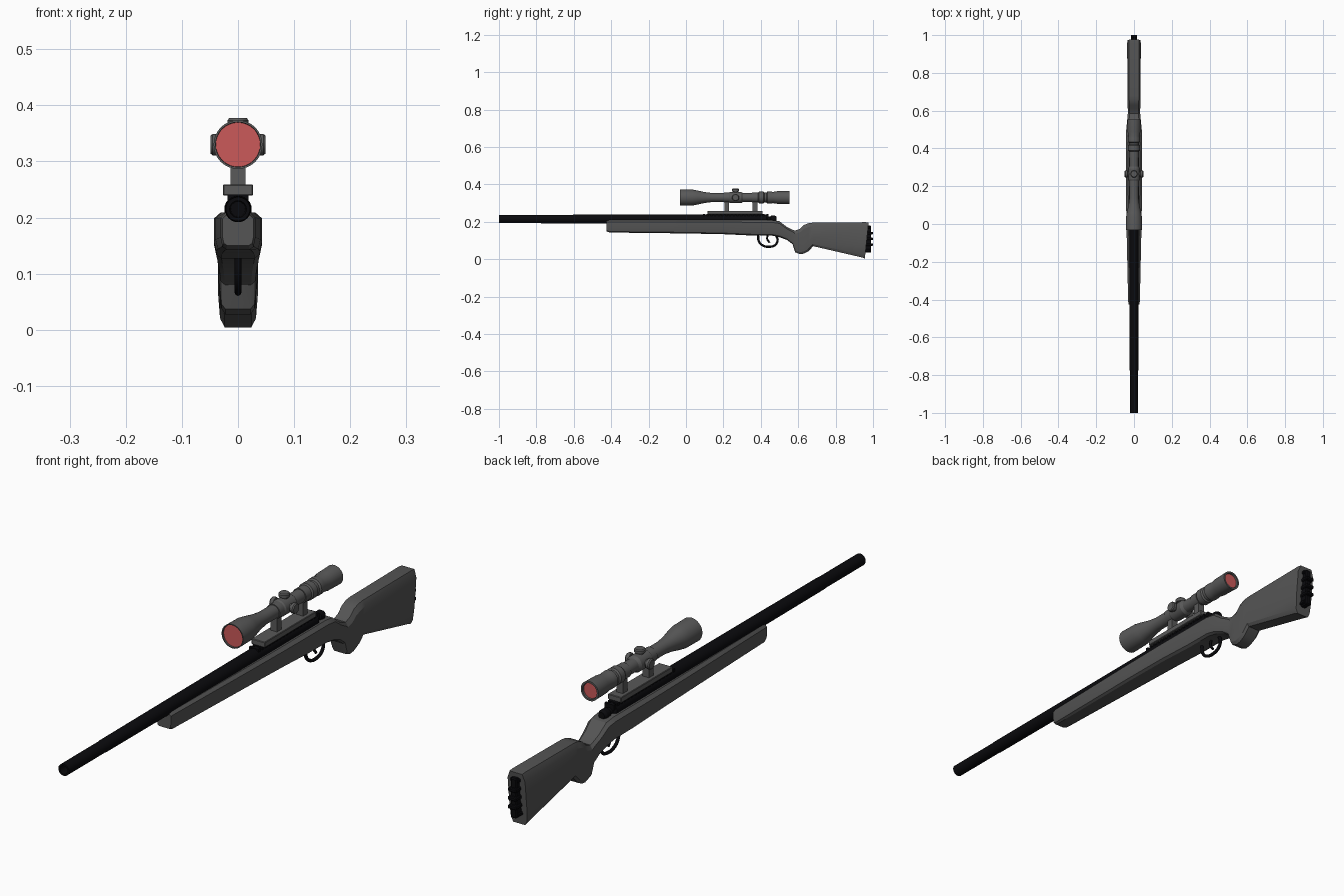
import bpy, bmesh, math
from mathutils import Vector, Matrix

cube = bpy.data.objects.get("Cube")
if cube:
    bpy.data.objects.remove(cube, do_unlink=True)


def material(name, color):
    m = bpy.data.materials.new(name)
    m.use_nodes = True
    m.diffuse_color = (*color, 1)
    m.node_tree.nodes["Principled BSDF"].inputs["Base Color"].default_value = (*color, 1)
    return m


GREY = material("stock grey", (0.09, 0.09, 0.09))
SCOPE = material("scope grey", (0.1, 0.1, 0.1))
BLACK = material("gun black", (0.003, 0.003, 0.004))
RED = material("lens red", (0.6, 0.1, 0.1))


def finish(name, bm, mat, angle=30):
    bmesh.ops.recalc_face_normals(bm, faces=bm.faces)
    me = bpy.data.meshes.new(name)
    bm.to_mesh(me)
    bm.free()
    me.materials.append(mat)
    ob = bpy.data.objects.new(name, me)
    bpy.context.collection.objects.link(ob)
    bpy.ops.object.select_all(action='DESELECT')
    ob.select_set(True)
    bpy.context.view_layer.objects.active = ob
    bpy.ops.object.shade_smooth_by_angle(angle=math.radians(angle))
    return ob


def skin(bm, rings):
    """Join rings of points into a closed tube with end caps."""
    loops = [[bm.verts.new(p) for p in r] for r in rings]
    n = len(loops[0])
    for a, b in zip(loops, loops[1:]):
        for i in range(n):
            bm.faces.new((a[i], a[(i + 1) % n], b[(i + 1) % n], b[i]))
    bm.faces.new(loops[0])
    bm.faces.new(loops[-1])


def lathe(name, profile, mat, centre=(0, 0, 0), axis=(0, 1, 0), sides=32):
    """Turn (distance, radius) pairs around an axis."""
    rot = Vector((0, 0, 1)).rotation_difference(Vector(axis)).to_matrix()
    angles = [2 * math.pi * i / sides for i in range(sides)]
    bm = bmesh.new()
    skin(bm, [[Vector(centre) + rot @ Vector((r * math.cos(a), r * math.sin(a), d))
               for a in angles] for d, r in profile])
    return finish(name, bm, mat)


def box(name, lo, hi, mat, bevel=0.0):
    lo, hi = Vector(lo), Vector(hi)
    bm = bmesh.new()
    bmesh.ops.create_cube(bm, size=1, matrix=Matrix.Translation((lo + hi) / 2)
                          @ Matrix.Diagonal((*(hi - lo), 1)))
    if bevel:
        bmesh.ops.bevel(bm, geom=bm.edges[:], offset=bevel, segments=1, affect='EDGES')
    return finish(name, bm, mat)


def rod(name, points, radius):
    """Round bar along a smooth path in the x = 0 plane."""
    cu = bpy.data.curves.new(name, 'CURVE')
    cu.dimensions = '3D'
    cu.bevel_depth = radius
    cu.bevel_resolution = 2
    cu.resolution_u = 5
    cu.use_fill_caps = True
    sp = cu.splines.new('BEZIER')
    sp.bezier_points.add(len(points) - 1)
    for bp, (y, z) in zip(sp.bezier_points, points):
        bp.co = (0, y, z)
        bp.handle_left_type = bp.handle_right_type = 'AUTO'
    ob = bpy.data.objects.new(name, cu)
    bpy.context.collection.objects.link(ob)
    cu.materials.append(BLACK)
    bpy.ops.object.select_all(action='DESELECT')
    ob.select_set(True)
    bpy.context.view_layer.objects.active = ob
    bpy.ops.object.convert(target='MESH')


# Stock: stations of y, bottom, top, half width, backward lean of the top
stations = [
    (-.425, .150, .205, .028, 0), (-.41, .143, .209, .031, 0), (0, .138, .209, .04, 0),
    (.2, .134, .209, .043, 0), (.35, .127, .209, .043, 0), (.46, .126, .209, .043, 0),
    (.50, .118, .203, .041, 0), (.54, .103, .172, .037, 0), (.57, .08, .157, .034, 0),
    (.584, .037, .153, .033, 0), (.61, .027, .163, .033, 0), (.63, .030, .183, .034, 0),
    (.655, .043, .193, .035, 0), (.68, .07, .196, .035, 0), (.94, .01, .198, .036, .02),
    (.956, .004, .196, .035, .02)]
half = [(.68, 0), (.9, .08), (1, .32), (1, .86), (.72, 1)]
section = half + [(-x, t) for x, t in reversed(half)]
bm = bmesh.new()
skin(bm, [[(x * w, y + lean * t, zb + (zt - zb) * t) for x, t in section]
          for y, zb, zt, w, lean in stations])
finish("stock", bm, GREY, 25)

# Butt plate with raised ribs
box("butt_plate", (-.012, .955, .035), (.012, .99, .18), BLACK, .004)
for i in range(5):
    z = .04 + i * .031
    box("butt_rib", (-.017, .955, z), (.017, 1.0 if i in (1, 2, 3) else .985, z + .014), BLACK, .003)

# Hollow barrel, ending in the bolt knob
lathe("barrel", [(-.85, .013), (-1, .015), (-1, .0215), (-.78, .0215), (-.775, .0225),
                 (-.4, .0235), (.1, .0245), (.43, .0245), (.437, .014), (.45, .013),
                 (.455, .018), (.475, .018), (.485, .012)], BLACK, (0, 0, .215), sides=24)
for i in range(18):
    y = .09 + i * .02
    box("receiver_tooth", (-.019, y, .222), (.019, y + .011, .241), BLACK)

# Trigger and guard
rod("trigger_guard", [(.385, .13), (.39, .095), (.41, .074), (.45, .067), (.48, .079),
                      (.49, .105), (.48, .13)], .006)
rod("trigger", [(.44, .135), (.434, .11), (.447, .088)], .005)

# Scope mount
box("mount_base", (-.027, .115, .239), (.027, .41, .259), SCOPE, .002)
for y in (.205, .355):
    box("mount_post", (-.013, y, .255), (.013, y + .026, .318), SCOPE)
    lathe("mount_ring", [(y - .003, .024), (y - .003, .027), (y + .029, .027), (y + .029, .024)],
          SCOPE, (0, 0, .33))

# Scope body with recessed ends
AXIS = (0, 0, .33)
lathe("scope_body", [
    (-.015, .039), (-.032, .040), (-.032, .0435), (.035, .0425), (.06, .038), (.10, .029),
    (.14, .024), (.225, .024), (.235, .030), (.295, .030), (.305, .024), (.385, .024),
    (.39, .031), (.415, .031), (.42, .026), (.43, .026), (.435, .032), (.455, .032),
    (.465, .030), (.49, .034), (.553, .0355), (.553, .029), (.54, .027)], SCOPE, AXIS)
lathe("front_lens", [(-.026, .0395), (-.02, .0395)], RED, AXIS)
lathe("rear_lens", [(.538, .0275), (.547, .0275)], RED, AXIS)

# Adjustment knobs on top and both sides
knob = [(.02, .013), (.033, .013), (.034, .017), (.037, .019), (.045, .019), (.049, .016)]
for name, axis in (("top_knob", (0, 0, 1)), ("left_knob", (1, 0, 0)), ("right_knob", (-1, 0, 0))):
    lathe(name, [(d - .002 if axis[2] else d, r) for d, r in knob], SCOPE, (0, .265, .33), axis, 20)
